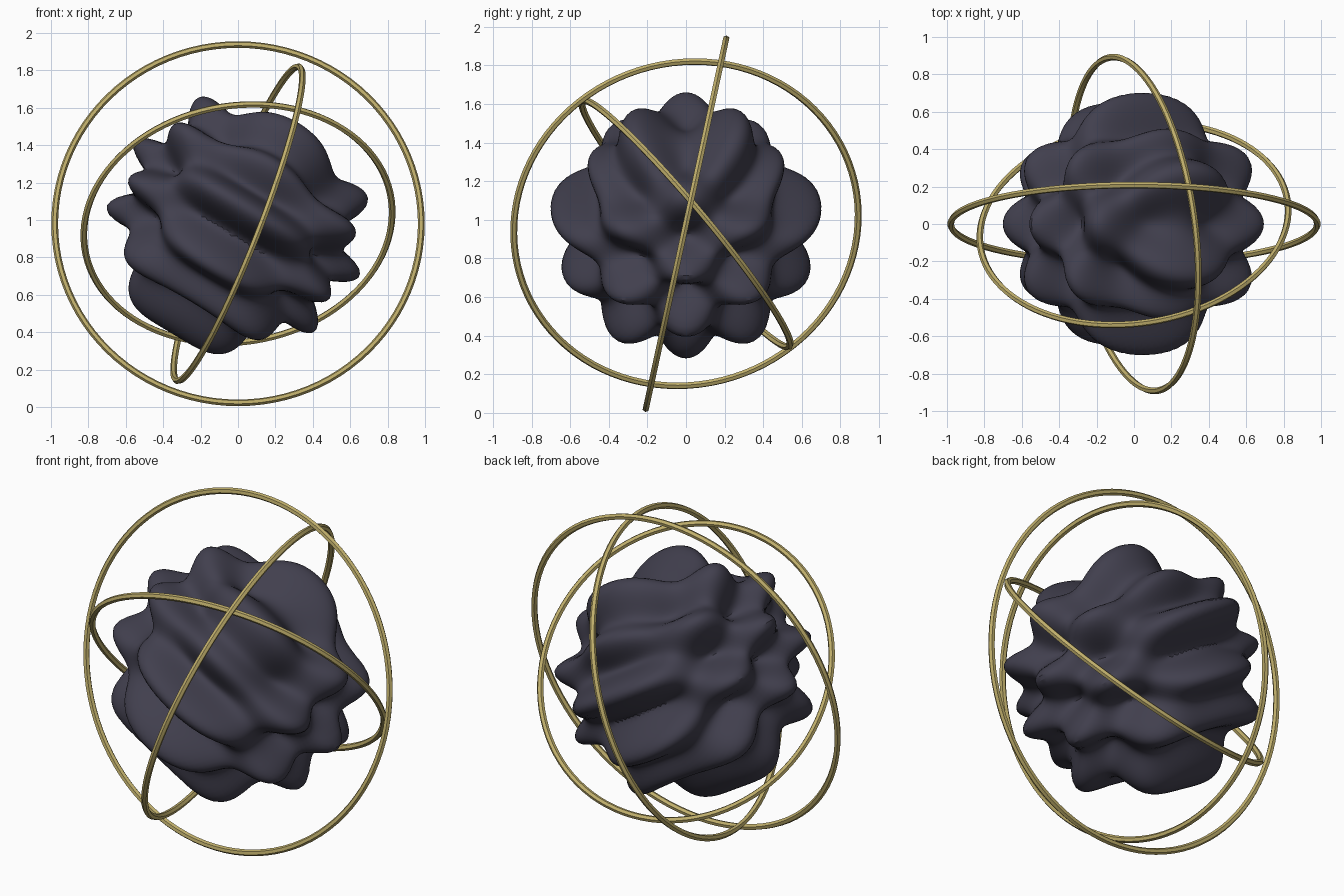
import bpy, bmesh, math
from mathutils import Vector

if "Cube" in bpy.data.objects:
    bpy.data.objects.remove(bpy.data.objects["Cube"])

CENTRE = Vector((0, 0, 0.98))


def material(name, rgb):
    m = bpy.data.materials.new(name)
    m.diffuse_color = (*rgb, 1)
    m.use_nodes = True
    m.node_tree.nodes["Principled BSDF"].inputs["Base Color"].default_value = m.diffuse_color
    return m


dark = material("dark violet grey", (0.053, 0.050, 0.076))
gold = material("pale gold", (0.53, 0.43, 0.15))


def smooth(obj, angle):
    bpy.ops.object.select_all(action='DESELECT')
    obj.select_set(True)
    bpy.context.view_layer.objects.active = obj
    bpy.ops.object.shade_smooth_by_angle(angle=math.radians(angle))


# Lumpy core: sphere pushed in and out by crossed waves
bm = bmesh.new()
bmesh.ops.create_icosphere(bm, subdivisions=6, radius=1)
for v in bm.verts:
    n = v.co.normalized()
    wave = math.sin(6 * n.x + 10 * n.z) * math.cos(6.4 * n.y)
    v.co = n * (0.60 + 0.108 * wave)
mesh = bpy.data.meshes.new("lumpy_core")
bm.to_mesh(mesh)
bm.free()
core = bpy.data.objects.new("lumpy_core", mesh)
core.location = CENTRE
bpy.context.collection.objects.link(core)
mesh.materials.append(dark)
smooth(core, 30)


# Three tilted rings, each given by its axis and radius
def ring(name, radius, axis):
    bpy.ops.mesh.primitive_torus_add(
        major_radius=radius, minor_radius=0.018,
        major_segments=96, minor_segments=6, location=CENTRE)
    obj = bpy.context.object
    obj.name = name
    obj.rotation_euler = Vector(axis).to_track_quat('Z', 'Y').to_euler()
    obj.data.materials.append(gold)
    smooth(obj, 30)


ring("outer_ring", 0.98, (0, 0.977, -0.212))
ring("middle_ring", 0.90, (0.925, 0.13, -0.36))
ring("inner_ring", 0.83, (-0.115, 0.76, 0.64))
